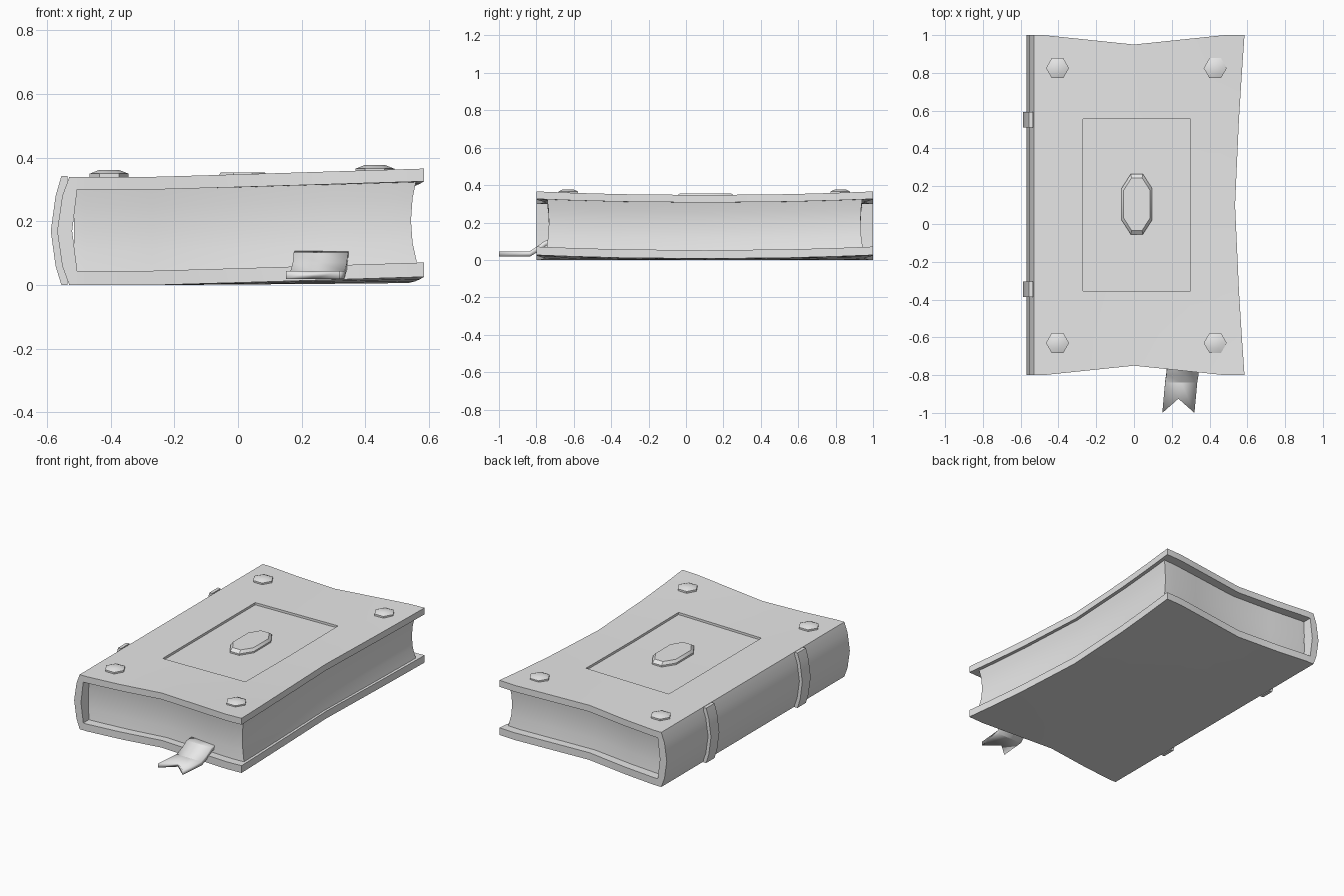
import bpy, bmesh
from mathutils import Vector

cube = bpy.data.objects.get("Cube")
if cube:
    bpy.data.objects.remove(cube, do_unlink=True)

grey = bpy.data.materials.new("plain_grey")
grey.use_nodes = True
grey.diffuse_color = (0.8, 0.8, 0.8, 1)
grey.node_tree.nodes["Principled BSDF"].inputs["Base Color"].default_value = (0.8, 0.8, 0.8, 1)

MID_Y, HALF_Y = 0.1, 0.9


def clamp(t):
    return max(0.0, min(1.0, t))


def lift(x, y):
    """Upward curl of the boards towards the fore-edge corners."""
    v = (y - MID_Y) / HALF_Y
    return 0.026 * clamp((x + 0.25) / 0.835) * (0.25 + 0.75 * v * v)


def warp(co):
    """Pinch the outline at the middle of each free edge and curl the corners."""
    x, y, z = co
    v = (y - MID_Y) / HALF_Y
    pull = 0.05 * clamp(1 - abs(x) / 0.48) * clamp((abs(v) - 0.51) / 0.49)
    side = 0.05 * clamp((x - 0.3) / 0.285) * (1 - abs(v) ** 1.3)
    return Vector((x - side, y - pull * (1 if v > 0 else -1), z + lift(x, y)))


def finish(name, bm):
    bmesh.ops.recalc_face_normals(bm, faces=bm.faces[:])
    mesh = bpy.data.meshes.new(name)
    bm.to_mesh(mesh)
    bm.free()
    mesh.materials.append(grey)
    obj = bpy.data.objects.new(name, mesh)
    bpy.context.collection.objects.link(obj)
    bpy.ops.object.select_all(action="DESELECT")
    obj.select_set(True)
    bpy.context.view_layer.objects.active = obj
    bpy.ops.object.shade_smooth_by_angle(angle=0.5)
    return obj


def cut_box(low, high, cuts):
    """Box sliced by planes, given as one list of positions per axis."""
    bm = bmesh.new()
    bmesh.ops.create_cube(bm, size=1)
    low, high = Vector(low), Vector(high)
    for v in bm.verts:
        v.co = (low + high) / 2 + v.co * (high - low)
    for axis, places in enumerate(cuts):
        normal = Vector((0, 0, 0))
        normal[axis] = 1
        for p in places:
            bmesh.ops.bisect_plane(bm, geom=bm.verts[:] + bm.edges[:] + bm.faces[:],
                                   plane_co=normal * p, plane_no=normal, dist=1e-5)
    return bm


def prism(name, profile, y0, y1):
    """Extrude an x-z outline along y."""
    bm = bmesh.new()
    face = bm.faces.new([bm.verts.new((x, y0, z)) for x, z in profile])
    ext = bmesh.ops.extrude_face_region(bm, geom=[face])["geom"]
    for v in ext:
        if isinstance(v, bmesh.types.BMVert):
            v.co.y = y1
    return finish(name, bm)


def stack(name, outline, centre, rings):
    """Solid from scaled copies of an outline; rings are (inset scale, height)."""
    bm = bmesh.new()
    loops = [[bm.verts.new((centre[0] + x * s, centre[1] + y * s, centre[2] + z))
              for x, y in outline] for s, z in rings]
    n = len(outline)
    for a, b in zip(loops, loops[1:]):
        for i in range(n):
            j = (i + 1) % n
            bm.faces.new((a[i], a[j], b[j], b[i]))
    bm.faces.new(loops[0][::-1])
    bm.faces.new(loops[-1])
    return finish(name, bm)


# Boards; the upper one has a sunken centre panel
X_CUTS = [-0.48, -0.27, 0, 0.3, 0.48]
Y_CUTS = [-0.6, -0.355, 0.1, 0.555, 0.8]
for name, z0, z1 in (("bottom_cover", 0, 0.045), ("top_cover", 0.3, 0.34)):
    bm = cut_box((-0.53, -0.8, z0), (0.585, 1, z1), (X_CUTS, Y_CUTS, []))
    if name == "top_cover":
        panel = []
        for f in bm.faces:
            c = f.calc_center_median()
            if f.normal.z > 0.9 and -0.27 < c.x < 0.3 and -0.355 < c.y < 0.555:
                panel.append(f)
        ext = bmesh.ops.extrude_face_region(bm, geom=panel)["geom"]
        bmesh.ops.translate(bm, vec=(0, 0, -0.014),
                            verts=[v for v in ext if isinstance(v, bmesh.types.BMVert)])
        bmesh.ops.delete(bm, geom=[f for f in panel if f.is_valid], context="FACES")
    for v in bm.verts:
        v.co = warp(v.co)
    finish(name, bm)

# Page block, hollowed along its three free sides
bm = cut_box((-0.515, -0.745, 0.035), (0.567, 0.945, 0.31), (X_CUTS, Y_CUTS, [0.11, 0.18, 0.25]))
for v in bm.verts:
    x, y, z = v.co
    hollow = 1 - ((z - 0.18) / 0.14) ** 2
    v.co = warp(v.co)
    if x > 0.56:
        v.co.x -= 0.02 * hollow
    if y > 0.94 or y < -0.74:
        v.co.y -= 0.012 * hollow * (1 if y > 0 else -1)
finish("pages", bm)

# Rounded spine
prism("spine", [(-0.53, 0), (-0.552, 0.06), (-0.568, 0.17), (-0.552, 0.28), (-0.53, 0.34),
                (-0.505, 0.34), (-0.505, 0.3), (-0.521, 0.17), (-0.505, 0.045), (-0.505, 0)],
      -0.8, 1)

# Raised spine bands
for name, y in (("front_spine_band", -0.345), ("back_spine_band", 0.553)):
    prism(name, [(-0.535, 0), (-0.555, 0.001), (-0.573, 0.06), (-0.588, 0.17),
                 (-0.573, 0.28), (-0.555, 0.342), (-0.535, 0.342)], y - 0.041, y + 0.041)

# Hexagonal corner studs
HEXAGON = [(1, 0), (0.5, 0.866), (-0.5, 0.866), (-1, 0), (-0.5, -0.866), (0.5, -0.866)]
for side, x in (("right", -0.405), ("left", 0.43)):
    for end, y in (("front", -0.63), ("back", 0.825)):
        stack(f"{end}_{side}_stud", HEXAGON, (x, y, 0.34 + lift(x, y)),
              [(0.061, -0.015), (0.061, 0.01), (0.033, 0.021)])

# Long faceted gem in the panel
GEM = [(0.08, -0.085), (0.08, 0.085), (0.032, 0.16), (-0.032, 0.16),
       (-0.08, 0.085), (-0.08, -0.085), (-0.032, -0.16), (0.032, -0.16)]
stack("centre_gem", GEM, (0.015, 0.105, 0.32), [(1, 0), (1, 0.018), (0.87, 0.034)])

# Ribbon bookmark with a notched end
bm = bmesh.new()
rows = []
for y, z, x in ((-0.68, 0.098, 0.18), (-0.75, 0.09, 0.175), (-0.79, 0.06, 0.172),
                (-0.835, 0.032, 0.165), (-1, 0.032, 0.15)):
    notch = 0.075 if y == -1 else 0
    rows.append([bm.verts.new(p) for p in ((x, y, z), (x + 0.085, y + notch, z), (x + 0.17, y, z))])
for a, b in zip(rows, rows[1:]):
    for i in range(2):
        bm.faces.new((a[i], b[i], b[i + 1], a[i + 1]))
ribbon = finish("ribbon_bookmark", bm)
solid = ribbon.modifiers.new("thickness", "SOLIDIFY")
solid.thickness = 0.026
solid.offset = 0
